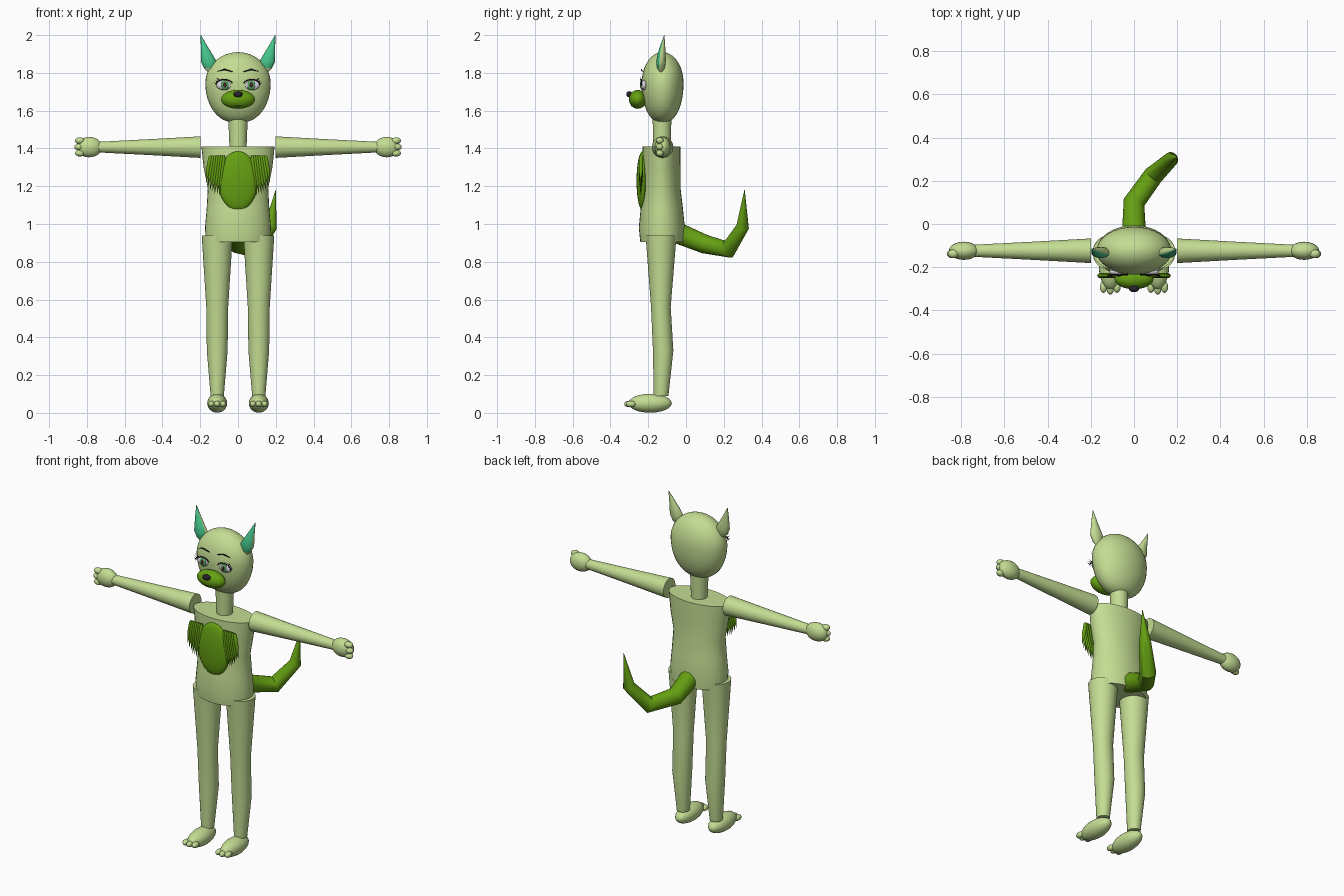
import bpy, bmesh, math
from mathutils import Vector

cube = bpy.data.objects.get("Cube")
if cube:
    bpy.data.objects.remove(cube, do_unlink=True)

parts = []


def material(name, rgb):
    m = bpy.data.materials.new(name)
    m.use_nodes = True
    m.diffuse_color = (*rgb, 1)
    m.node_tree.nodes["Principled BSDF"].inputs["Base Color"].default_value = (*rgb, 1)
    return m


SKIN = material("light_green", (0.55, 0.72, 0.29))
MOSS = material("moss_green", (0.13, 0.35, 0.006))
TEAL = material("teal", (0.06, 0.56, 0.26))
BLACK = material("soft_black", (0.02, 0.015, 0.025))
MOUTH = material("deep_green", (0.02, 0.06, 0.004))
WHITE = material("eye_white", (0.75, 0.7, 0.8))
IRIS = material("iris_green", (0.1, 0.38, 0.12))
PUPIL = material("pupil_maroon", (0.07, 0.015, 0.02))


def finish(name, bm, mat):
    bmesh.ops.recalc_face_normals(bm, faces=bm.faces[:])
    me = bpy.data.meshes.new(name)
    bm.to_mesh(me)
    bm.free()
    me.materials.append(mat)
    ob = bpy.data.objects.new(name, me)
    bpy.context.collection.objects.link(ob)
    parts.append(ob)
    return ob


def loft(name, rings, mat, sides=32):
    """Skin a list of (centre, half-axis u, half-axis v) ellipses, capped."""
    bm = bmesh.new()
    loops = []
    for c, u, v in rings:
        angles = [2 * math.pi * i / sides for i in range(sides)]
        loops.append([bm.verts.new(Vector(c) + Vector(u) * math.cos(a) + Vector(v) * math.sin(a))
                      for a in angles])
    for a, b in zip(loops, loops[1:]):
        for i in range(sides):
            j = (i + 1) % sides
            bm.faces.new((a[i], a[j], b[j], b[i]))
    bm.faces.new(loops[0])
    bm.faces.new(loops[-1])
    return finish(name, bm, mat)


def column(name, rows, mat):
    """Vertical loft from rows of x, y, z, x radius, y radius."""
    return loft(name, [((x, y, z), (rx, 0, 0), (0, ry, 0)) for x, y, z, rx, ry in rows], mat)


def tube(name, pts, radii, mat, ref=(0, 1, 0), sides=8):
    """Tapered tube along a path, with mitred rings."""
    pts = [Vector(p) for p in pts]
    rings = []
    for i, p in enumerate(pts):
        t = Vector()
        if i:
            t += (p - pts[i - 1]).normalized()
        if i < len(pts) - 1:
            t += (pts[i + 1] - p).normalized()
        t.normalize()
        u = Vector(ref)
        u = (u - t * u.dot(t)).normalized()
        rings.append((p, u * radii[i], t.cross(u) * radii[i]))
    return loft(name, rings, mat, sides)


def ball(name, c, r, mat, seg=24):
    bm = bmesh.new()
    bmesh.ops.create_uvsphere(bm, u_segments=seg, v_segments=seg // 2, radius=1)
    for v in bm.verts:
        v.co = Vector([c[k] + v.co[k] * r[k] for k in range(3)])
    return finish(name, bm, mat)


# Torso and neck
column("torso", [(0, -0.126, 0.905, 0.17, 0.116), (0, -0.128, 0.98, 0.175, 0.122),
                 (0, -0.128, 1.08, 0.166, 0.112), (0, -0.129, 1.19, 0.16, 0.1),
                 (0, -0.13, 1.3, 0.182, 0.101), (0, -0.13, 1.41, 0.194, 0.1)], SKIN)
column("neck", [(0, -0.127, 1.4, 0.045, 0.046), (0, -0.127, 1.57, 0.052, 0.05)], SKIN)

# Egg shaped head, narrower at the chin
rows = []
for i in range(25):
    a = math.radians(-89.5 + 179 * i / 24)
    w = math.cos(a) ** (0.85 if a < 0 else 1)
    rows.append((0, -0.124, 1.745 + math.sin(a) * (0.21 if a < 0 else 0.165), 0.173 * w, 0.111 * w))
column("head", rows, SKIN)

# Muzzle, nose and mouth
ball("muzzle", (0, -0.255, 1.66), (0.09, 0.047, 0.05), MOSS)
ball("nose", (0, -0.3, 1.687), (0.024, 0.016, 0.016), BLACK)
ball("mouth", (0, -0.278, 1.629), (0.038, 0.013, 0.008), MOUTH)

# Chest patch
ball("chest_patch", (0, -0.23, 1.228), (0.105, 0.032, 0.157), MOSS, 32)

# Tail
tube("tail", [(0, -0.05, 0.955), (0, 0.1, 0.893), (0.09, 0.225, 0.865), (0.172, 0.3, 0.985), (0.2, 0.31, 1.18)],
     [0.056, 0.05, 0.046, 0.034, 0.001], MOSS, (0.8, -0.6, 0), 24)

for s, side in ((1, "left"), (-1, "right")):
    # Arm, hand and fingers
    loft(side + "_arm", [((s * x, -0.124, 1.407), (0, r, 0), (0, 0, r))
                         for x, r in ((0.198, 0.057), (0.45, 0.043), (0.74, 0.028))], SKIN)
    ball(side + "_hand", (s * 0.788, -0.124, 1.407), (0.069, 0.042, 0.054), SKIN)
    for k in (-1, 0, 1):
        ball(side + "_finger", (s * (0.841 - 0.004 * abs(k)), -0.138, 1.408 + 0.033 * k),
             (0.026, 0.02, 0.018), SKIN, 16)

    # Leg, foot and toes
    column(side + "_leg", [(s * 0.11, y, z, rx, ry) for y, z, rx, ry in (
        (-0.132, 0.09, 0.035, 0.039), (-0.121, 0.33, 0.055, 0.054),
        (-0.133, 0.56, 0.058, 0.052), (-0.132, 0.94, 0.082, 0.082))], SKIN)
    ball(side + "_foot", (s * 0.11, -0.19, 0.051), (0.053, 0.115, 0.05), SKIN)
    for k in (-1, 0, 1):
        ball(side + "_toe", (s * 0.11 + 0.031 * k, -0.3 + 0.008 * abs(k), 0.047), (0.017, 0.027, 0.017), SKIN, 16)

    # Ear, with a teal inner face at the front
    ear = column(side + "_ear", [(s * x, y, z, rx, ry) for x, y, z, rx, ry in (
        (0.15, -0.133, 1.802, 0.008, 0.006), (0.152, -0.133, 1.825, 0.028, 0.02),
        (0.155, -0.132, 1.86, 0.042, 0.026), (0.166, -0.129, 1.9, 0.03, 0.021),
        (0.179, -0.124, 1.94, 0.018, 0.014), (0.197, -0.115, 2.0, 0.001, 0.001))], SKIN)
    ear.data.materials.append(TEAL)
    for f in ear.data.polygons:
        if f.normal.y < -0.45 and f.center.z > 1.83:
            f.material_index = 1

    # Eye layers
    ball(side + "_eye", (s * 0.072, -0.222, 1.735), (0.042, 0.016, 0.027), WHITE)
    ball(side + "_iris", (s * 0.07, -0.234, 1.735), (0.021, 0.008, 0.026), IRIS, 16)
    ball(side + "_pupil", (s * 0.07, -0.24, 1.735), (0.009, 0.004, 0.014), PUPIL, 16)

    # Upper lid line, lashes and brow
    arc = [(s * (0.072 - 0.045 * math.cos(a)), -0.236, 1.735 + 0.03 * math.sin(a))
           for a in (math.pi * i / 10 for i in range(1, 11))]
    tube(side + "_lid", arc, [0.003] * len(arc), BLACK)
    for k in range(3):
        tube(side + "_lash", [(s * (0.114 - 0.008 * k), -0.236, 1.74 + 0.01 * k),
                              (s * (0.128 - 0.006 * k), -0.243, 1.752 + 0.012 * k)], [0.003, 0.0005], BLACK)
    tube(side + "_brow", [(s * 0.028, -0.232, 1.806), (s * 0.07, -0.236, 1.818), (s * 0.112, -0.232, 1.808)],
         [0.002, 0.004, 0.001], BLACK)

    # Hanging chest tufts
    for k in range(7):
        f = k / 6
        top = Vector((s * (0.075 + 0.07 * f), -0.238, 1.362))
        tip = Vector((s * (0.1 + 0.07 * f), -0.24, 1.155 + 0.065 * f ** 2))
        tube(side + "_chest_tuft", [top, top.lerp(tip, 0.08), top.lerp(tip, 0.55), tip],
             [0.006, 0.011, 0.011, 0.0008], MOSS, sides=10)

# Smooth shading with sharp rims
bpy.ops.object.select_all(action="DESELECT")
for ob in parts:
    ob.select_set(True)
bpy.context.view_layer.objects.active = parts[0]
bpy.ops.object.shade_smooth_by_angle(angle=math.radians(40))
